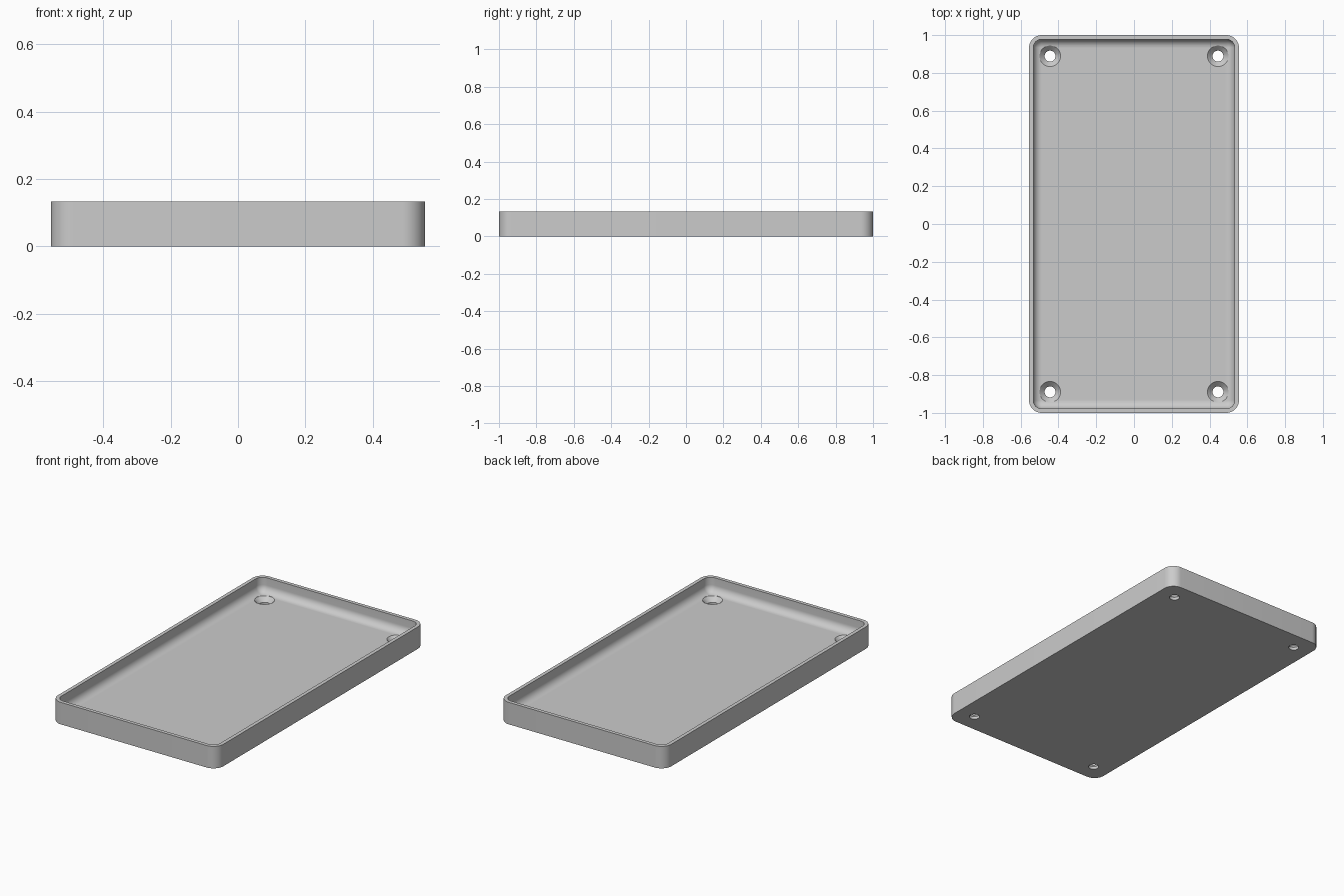
import bpy, bmesh, math

cube = bpy.data.objects.get("Cube")
if cube:
    bpy.data.objects.remove(cube, do_unlink=True)

U = 2 / 90                     # one design unit; the tray is 50 x 90 x 6
HALF_X, HALF_Y, HEIGHT = 25 * U, 45 * U, 6 * U
CORNER, WALL, FLOOR, FILLET = 3 * U, U, 2 * U, 2 * U
SEG = 12

grey = bpy.data.materials.new("plain_grey")
grey.use_nodes = True
colour = (0.6, 0.6, 0.6, 1)
grey.diffuse_color = colour
grey.node_tree.nodes["Principled BSDF"].inputs["Base Color"].default_value = colour


def make_object(name, bm):
    bmesh.ops.remove_doubles(bm, verts=bm.verts, dist=1e-5)
    bmesh.ops.recalc_face_normals(bm, faces=bm.faces)
    mesh = bpy.data.meshes.new(name)
    bm.to_mesh(mesh)
    bm.free()
    mesh.materials.append(grey)
    obj = bpy.data.objects.new(name, mesh)
    bpy.context.collection.objects.link(obj)
    return obj


def loft(bm, loops):
    """Skin a stack of matching point loops and cap both ends."""
    rings = [[bm.verts.new(p) for p in loop] for loop in loops]
    for a, b in zip(rings, rings[1:]):
        for i in range(len(a)):
            j = (i + 1) % len(a)
            bm.faces.new((a[i], a[j], b[j], b[i]))
    bm.faces.new(rings[0])
    bm.faces.new(rings[-1])


def rounded_rect(inset, z):
    r = max(CORNER - inset, 0)
    points = []
    for k, (sx, sy) in enumerate(((1, 1), (-1, 1), (-1, -1), (1, -1))):
        for i in range(SEG + 1):
            a = math.pi / 2 * (k + i / SEG)
            points.append((sx * (HALF_X - CORNER) + r * math.cos(a),
                           sy * (HALF_Y - CORNER) + r * math.sin(a), z))
    return points


def circle(x, y, r, z, n=32):
    return [(x + r * math.cos(math.tau * i / n),
             y + r * math.sin(math.tau * i / n), z) for i in range(n)]


# Tray: outer wall, flat rim, inner wall, concave fillet, floor
loops = [rounded_rect(0, 0), rounded_rect(0, HEIGHT), rounded_rect(WALL, HEIGHT)]
for i in range(SEG + 1):
    a = math.pi / 2 * i / SEG
    inset = WALL + FILLET * (1 - math.cos(a)) * 0.999
    loops.append(rounded_rect(inset, FLOOR + FILLET * (1 - math.sin(a))))
bm = bmesh.new()
loft(bm, loops)
tray = make_object("tray", bm)

# Countersunk screw holes in the four corners
bm = bmesh.new()
for x in (-20 * U, 20 * U):
    for y in (-40 * U, 40 * U):
        profile = ((1.3, -1), (1.3, 0.8), (2.5, 2), (2.5, 5))
        loft(bm, [circle(x, y, r * U, z * U) for r, z in profile])
cutter = make_object("screw_hole_cutter", bm)
cutter.hide_render = True

cut = tray.modifiers.new("screw_holes", "BOOLEAN")
cut.operation = "DIFFERENCE"
cut.solver = "EXACT"
cut.object = cutter
bpy.ops.object.select_all(action="DESELECT")
tray.select_set(True)
bpy.context.view_layer.objects.active = tray
bpy.ops.object.modifier_apply(modifier=cut.name)
bpy.data.objects.remove(cutter, do_unlink=True)
bpy.ops.object.shade_smooth_by_angle(angle=math.radians(30))
